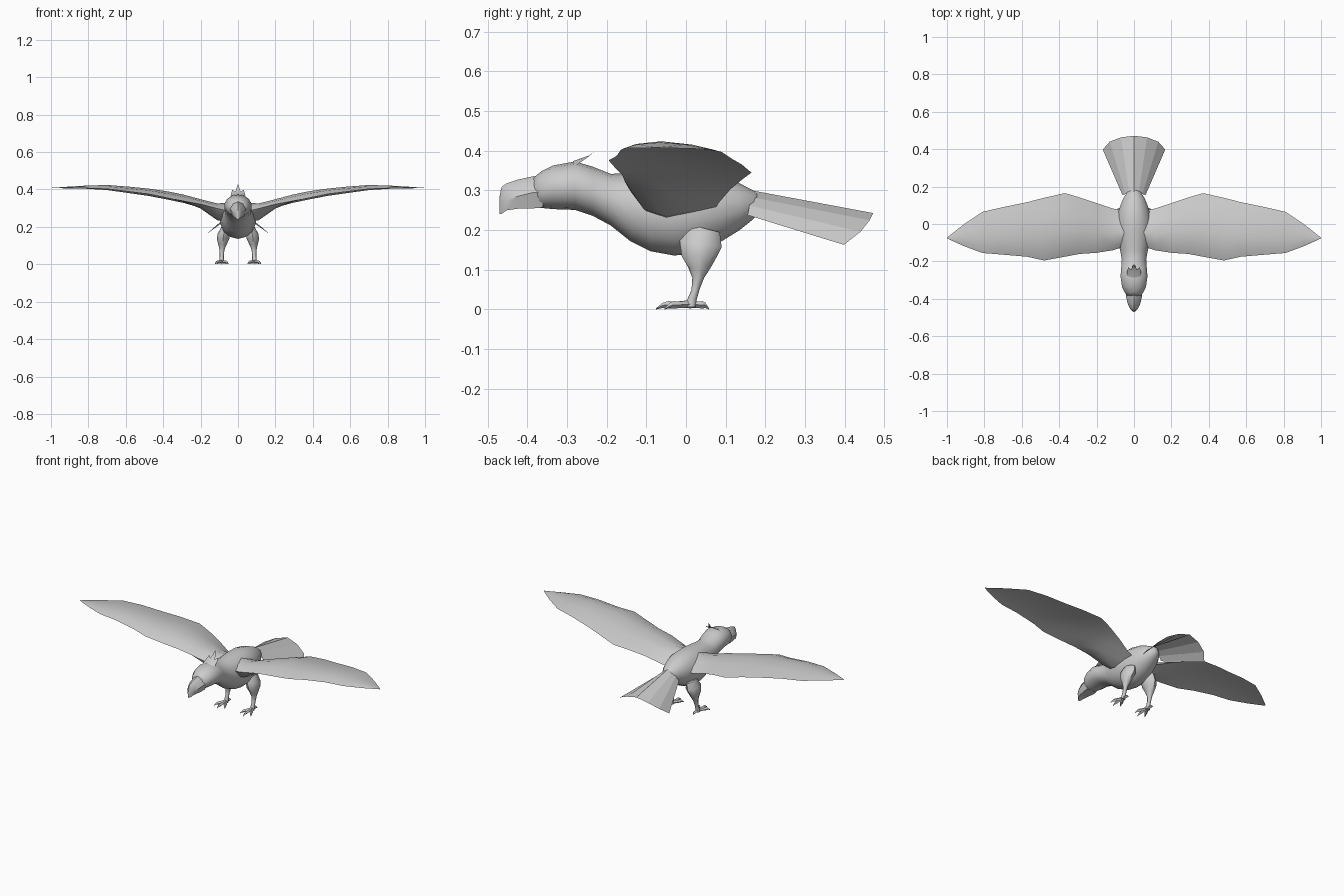
import bpy, bmesh, math

if "Cube" in bpy.data.objects:
    bpy.data.objects.remove(bpy.data.objects["Cube"])

grey = bpy.data.materials.new("plumage grey")
grey.diffuse_color = (0.6, 0.6, 0.6, 1)
grey.use_nodes = True
grey.node_tree.nodes["Principled BSDF"].inputs["Base Color"].default_value = grey.diffuse_color


def finish(bm, name, angle=40, mirror=False, closed=True):
    if mirror:
        twin = bmesh.ops.duplicate(bm, geom=bm.verts[:] + bm.edges[:] + bm.faces[:])["geom"]
        for v in twin:
            if isinstance(v, bmesh.types.BMVert):
                v.co.x *= -1
        bmesh.ops.reverse_faces(bm, faces=[f for f in twin if isinstance(f, bmesh.types.BMFace)])
    if closed:
        bmesh.ops.recalc_face_normals(bm, faces=bm.faces[:])
    me = bpy.data.meshes.new(name)
    bm.to_mesh(me)
    bm.free()
    me.materials.append(grey)
    ob = bpy.data.objects.new(name, me)
    bpy.context.collection.objects.link(ob)
    bpy.ops.object.select_all(action='DESELECT')
    ob.select_set(True)
    bpy.context.view_layer.objects.active = ob
    bpy.ops.object.shade_smooth_by_angle(angle=math.radians(angle))
    return ob


def loft(bm, rings, loop=True, caps=True):
    rows = [[bm.verts.new(p) for p in r] for r in rings]
    n = len(rows[0])
    for a, b in zip(rows, rows[1:]):
        for i in range(n if loop else n - 1):
            j = (i + 1) % n
            bm.faces.new((a[i], a[j], b[j], b[i]))
    if loop and caps:
        bm.faces.new(rows[0][::-1])
        bm.faces.new(rows[-1])


def ring_y(y, top, bottom, hw, n=14):
    # upright oval across the body axis
    c, h = (top + bottom) / 2, (top - bottom) / 2
    return [(hw * math.sin(2 * math.pi * i / n), y, c + h * math.cos(2 * math.pi * i / n)) for i in range(n)]


def ring_z(x, y, z, rx, ry, tilt=0, n=8):
    # flat oval across a leg, tilted so the back is lower or higher
    return [(x + rx * math.cos(2 * math.pi * i / n), y + ry * math.sin(2 * math.pi * i / n),
             z + tilt * math.sin(2 * math.pi * i / n)) for i in range(n)]


# body, neck and head in one lofted skin
bm = bmesh.new()
loft(bm, [ring_y(*r) for r in (
    (-.385, .332, .262, .035), (-.365, .348, .256, .052), (-.335, .363, .253, .066),
    (-.28, .373, .251, .074), (-.235, .36, .236, .070), (-.19, .342, .212, .067),
    (-.14, .343, .172, .076), (-.09, .347, .147, .090), (-.03, .35, .136, .098),
    (.03, .35, .142, .094), (.09, .337, .172, .078), (.135, .318, .2, .060),
    (.17, .3, .228, .038), (.19, .285, .25, .012))])
finish(bm, "body", 60)

# hooked beak
bm = bmesh.new()
def beak_ring(y, top, side, bottom, hw, drop=0):
    return [(0, y, top), (hw * .6, y, top * .7 + side * .3), (hw, y, side), (hw * .7, y + drop, bottom),
            (0, y, bottom), (-hw * .7, y + drop, bottom), (-hw, y, side), (-hw * .6, y, top * .7 + side * .3)]
loft(bm, [beak_ring(*r) for r in (
    (-.36, .335, .295, .257, .045), (-.385, .336, .295, .255, .043), (-.425, .327, .285, .254, .034),
    (-.452, .318, .275, .250, .022), (-.465, .309, .265, .241, .010), (-.47, .285, .25, .24, .002))])
finish(bm, "beak", 35)

# three-pointed crest sheet
bm = bmesh.new()
base = [bm.verts.new(p) for p in ((-.04, -.282, .36), (-.014, -.285, .374), (.014, -.285, .374), (.04, -.282, .36))]
mid = [bm.verts.new(p) for p in ((-.036, -.25, .382), (-.014, -.245, .388), (.014, -.245, .388), (.036, -.25, .382))]
for i in range(3):
    bm.faces.new((base[i], base[i + 1], mid[i + 1], mid[i]))
bend = [bm.verts.new((x, -.226, .402)) for x in (-.010, .010)]
bm.faces.new((mid[1], mid[2], bend[1], bend[0]))
bm.faces.new((bend[0], bend[1], bm.verts.new((0, -.215, .43))))
for s, a, b in ((-1, 0, 1), (1, 2, 3)):
    bm.faces.new((mid[a], mid[b], bm.verts.new((s * .03, -.23, .398))))
finish(bm, "crest", 40, closed=False)

# wings: sections given by leading edge, trailing edge, upper and lower camber
bm = bmesh.new()
def wing_ring(x, ly, lz, ty, tz, top, bot):
    def at(t, z):
        k = math.sin(math.pi * t ** .75)
        return (x, ly + (ty - ly) * t, (lz + (tz - lz) * t) * (1 - k) + z * k)
    return ([(x, ly, lz)] + [at(t, top) for t in (.15, .4, .7)]
            + [(x, ty, tz)] + [at(t, bot) for t in (.7, .4, .15)])
loft(bm, [wing_ring(*r) for r in (
    (.05, -.12, .285, .07, .25, .33, .225), (.11, -.14, .298, .082, .268, .325, .235),
    (.2, -.154, .322, .112, .303, .348, .298), (.29, -.16, .338, .142, .328, .372, .334),
    (.37, -.175, .353, .165, .345, .389, .360), (.48, -.195, .376, .14, .366, .405, .386),
    (.57, -.175, .387, .117, .379, .414, .400), (.70, -.164, .403, .09, .397, .424, .415),
    (.81, -.155, .407, .065, .404, .421, .414), (.91, -.118, .407, -.002, .406, .415, .411),
    (1.0, -.077, .408, -.073, .408, .409, .408))])
finish(bm, "wings", 40, mirror=True)

# drooping fan tail
bm = bmesh.new()
root = ((.062, .155, .238), (.045, .16, .262), (.024, .155, .285), (0, .14, .305))
edge = ((.167, .398, .163), (.13, .44, .196), (.07, .463, .225), (0, .472, .243))
flip = lambda pts: list(pts) + [(-x, y, z) for x, y, z in pts[-2::-1]]
loft(bm, [flip(root), flip(edge)], loop=False)
bmesh.ops.reverse_faces(bm, faces=[f for f in bm.faces if f.normal.z < 0])
bm.normal_update()
if sum(f.normal.z for f in bm.faces) < 0:
    bmesh.ops.reverse_faces(bm, faces=bm.faces[:])
finish(bm, "tail", 12, closed=False)

# legs: thigh, shank and ankle
bm = bmesh.new()
loft(bm, [ring_z(*r) for r in (
    (.066, .045, .205, .020, .040, -.01), (.074, .037, .165, .034, .053, -.008),
    (.08, .034, .135, .033, .045, 0), (.083, .034, .105, .022, .028, 0),
    (.086, .031, .08, .014, .015, 0), (.087, .024, .05, .011, .010, 0),
    (.087, .015, .025, .012, .012, 0), (.087, .012, .006, .013, .014, 0))])
finish(bm, "legs", 50, mirror=True)

# feet: three front toes and one hind toe, each ending in a claw
bm = bmesh.new()
def toe(angle, length):
    dx, dy = math.sin(angle), -math.cos(angle)
    rings = []
    for t, w, low, high in ((0, .009, .003, .024), (.4, .008, .004, .02), (.65, .009, .002, .021),
                            (.8, .006, .004, .017), (1, .001, 0, .003)):
        x, y = .087 + dx * length * t, .012 + dy * length * t
        m = (low + high) / 2
        rings.append([(x - dy * w, y + dx * w, m), (x, y, high), (x + dy * w, y - dx * w, m), (x, y, low)])
    loft(bm, rings)
for angle, length in ((0, .088), (-.5, .075), (.5, .075), (math.pi, .046)):
    toe(angle, length)
finish(bm, "feet", 40, mirror=True)
